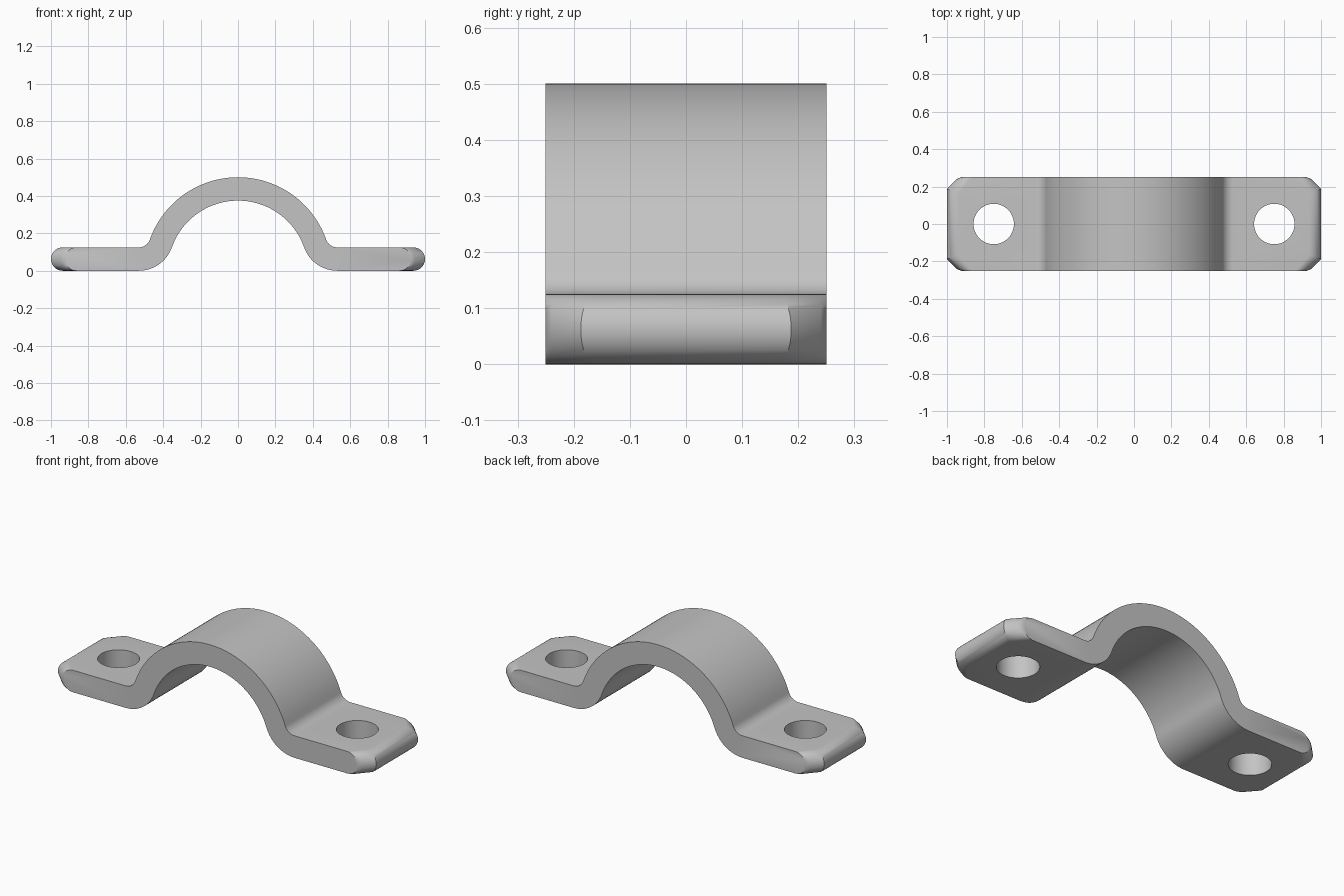
import bpy, bmesh
from math import sin, cos, radians, degrees, asin, sqrt, tan

cube = bpy.data.objects.get("Cube")
if cube:
    bpy.data.objects.remove(cube)

# Main dimensions
THICK = 0.125
R_OUT, R_IN = 0.5, 0.375
R_END = THICK / 2
R_FILLET = 0.0625
HALF_W = 0.25
CHAMFER = 0.0625
HOLE_X, HOLE_R = 0.75, 0.108

# Fillet centre lies where it touches both the arch and the flat flange
fz = THICK + R_FILLET
fx = sqrt((R_OUT + R_FILLET) ** 2 - fz ** 2)
join = degrees(asin(fz / (R_OUT + R_FILLET)))


def arc(cx, cz, r, a, b, steps):
    """Points on an arc from angle a to angle b, in degrees."""
    angles = [radians(a + (b - a) * i / steps) for i in range(steps + 1)]
    return [(cx + r * cos(t), cz + r * sin(t)) for t in angles]


# Right half of the strip profile: arch, fillet, round end, fillet, inner arch
half = arc(0, 0, R_OUT, 90, join, 28)
half += arc(fx, fz, R_FILLET, 180 + join, 270, 10)[1:]
half += arc(1 - R_END, R_END, R_END, 90, -90, 20)
half += arc(fx, fz, R_FILLET + THICK, 270, 180 + join, 12)
half += arc(0, 0, R_IN, join, 90, 28)[1:]
profile = half + [(-x, z) for x, z in half[-2:0:-1]]


def cross_row(x, z):
    """Row of points across the width; rows on the ends follow the cut corners."""
    side = 1 if x > 0 else -1
    if abs(x) < 1 - R_END - 1e-5:
        row = [(x, HALF_W), (x, HALF_W - 0.01), (x, HALF_W - CHAMFER)]
    else:
        d = 1 - abs(x)
        row = [(side * (0.925 - d), HALF_W),
               (side * (0.9475 - 1.15 * d), HALF_W - 0.01),
               (x, HALF_W - CHAMFER - d * tan(radians(22.5)))]
    full = row + [(px, -py) for px, py in reversed(row)]
    return [(px, py, z) for px, py in full]


# Bent strap
bm = bmesh.new()
rows = [[bm.verts.new(p) for p in cross_row(x, z)] for x, z in profile]
for a, b in zip(rows, rows[1:] + rows[:1]):
    for i in range(len(a) - 1):
        bm.faces.new((a[i], a[i + 1], b[i + 1], b[i])).smooth = True
bm.faces.new([r[0] for r in rows])
bm.faces.new([r[-1] for r in reversed(rows)])
bmesh.ops.recalc_face_normals(bm, faces=bm.faces)
mesh = bpy.data.meshes.new("strap")
bm.to_mesh(mesh)
bm.free()
strap = bpy.data.objects.new("strap", mesh)
bpy.context.collection.objects.link(strap)

# Metal colour
metal = bpy.data.materials.new("grey metal")
metal.use_nodes = True
colour = (0.55, 0.55, 0.55, 1)
metal.diffuse_color = colour
metal.node_tree.nodes["Principled BSDF"].inputs["Base Color"].default_value = colour
mesh.materials.append(metal)

# Bolt holes
for side in (-1, 1):
    bpy.ops.mesh.primitive_cylinder_add(vertices=64, radius=HOLE_R, depth=0.4,
                                        location=(side * HOLE_X, 0, R_END))
    cutter = bpy.context.object
    cutter.name = "hole_cutter"
    cutter.hide_render = True
    cutter.data.materials.append(metal)
    cut = strap.modifiers.new("bolt_hole", "BOOLEAN")
    cut.operation = "DIFFERENCE"
    cut.solver = "EXACT"
    cut.object = cutter
    bpy.context.view_layer.objects.active = strap
    bpy.ops.object.modifier_apply(modifier=cut.name)
    bpy.data.objects.remove(cutter)

# Smooth curves with sharp rims
bpy.ops.object.select_all(action="DESELECT")
strap.select_set(True)
bpy.context.view_layer.objects.active = strap
bpy.ops.object.shade_smooth_by_angle(angle=radians(30))
